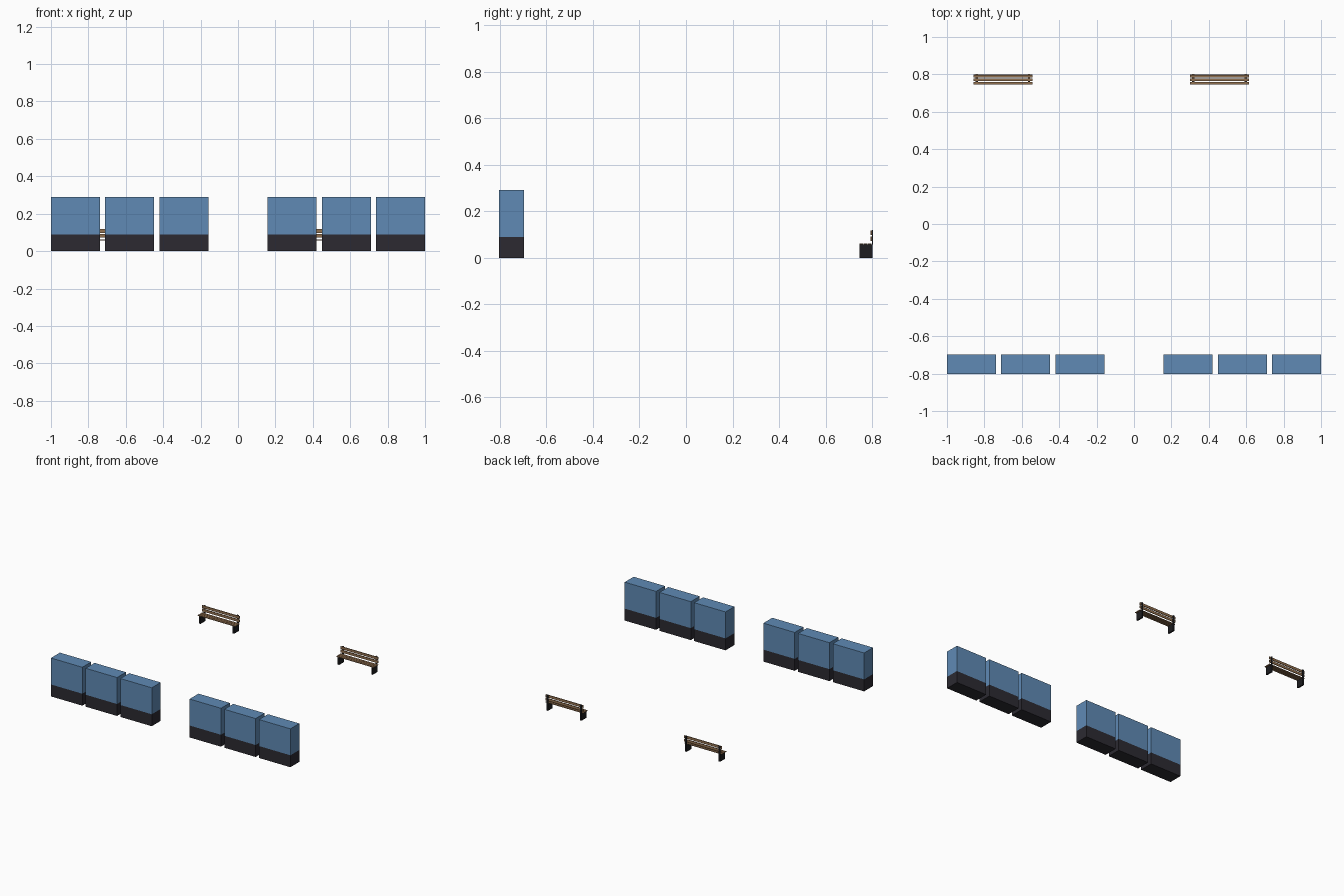
import bpy

if "Cube" in bpy.data.objects:
    bpy.data.objects.remove(bpy.data.objects["Cube"])


def material(name, rgb):
    m = bpy.data.materials.new(name)
    m.diffuse_color = (*rgb, 1)
    m.use_nodes = True
    m.node_tree.nodes["Principled BSDF"].inputs["Base Color"].default_value = m.diffuse_color
    return m


blue = material("blue_panel", (0.115, 0.255, 0.46))
dark = material("dark_base", (0.025, 0.023, 0.031))
wood = material("wood", (0.29, 0.165, 0.08))
iron = material("black_iron", (0.012, 0.012, 0.014))


def box(name, x0, x1, y0, y1, z0, z1, mat):
    bpy.ops.mesh.primitive_cube_add(
        size=1, location=((x0 + x1) / 2, (y0 + y1) / 2, (z0 + z1) / 2))
    ob = bpy.context.object
    ob.name = name
    ob.scale = (x1 - x0, y1 - y0, z1 - z0)
    bpy.ops.object.transform_apply(location=False, rotation=False, scale=True)
    ob.data.materials.append(mat)
    return ob


# two rows of three cabinets: one box, split into dark base and blue body
for row in (-1.0, 0.158):
    for i in range(3):
        x = row + i * 0.29
        box("cabinet_base", x, x + 0.262, -0.803, -0.697, 0, 0.09, dark)
        box("cabinet_body", x, x + 0.262, -0.803, -0.697, 0.09, 0.29, blue)


def bench(cx):
    half = 0.157
    # seat slats
    for i in range(3):
        y = 0.745 + i * 0.0185
        box("seat_slat", cx - half, cx + half, y, y + 0.0155, 0.056, 0.061, wood)
    # backrest slats
    for z in (0.072, 0.098):
        box("back_slat", cx - half, cx + half, 0.793, 0.798, z, z + 0.019, wood)
    # end legs and back posts
    for s in (-1, 1):
        x = cx + s * 0.14
        box("leg", x - 0.006, x + 0.006, 0.746, 0.802, 0, 0.056, iron)
        box("back_post", x - 0.006, x + 0.006, 0.798, 0.803, 0.056, 0.12, iron)


for cx in (-0.701, 0.457):
    bench(cx)
